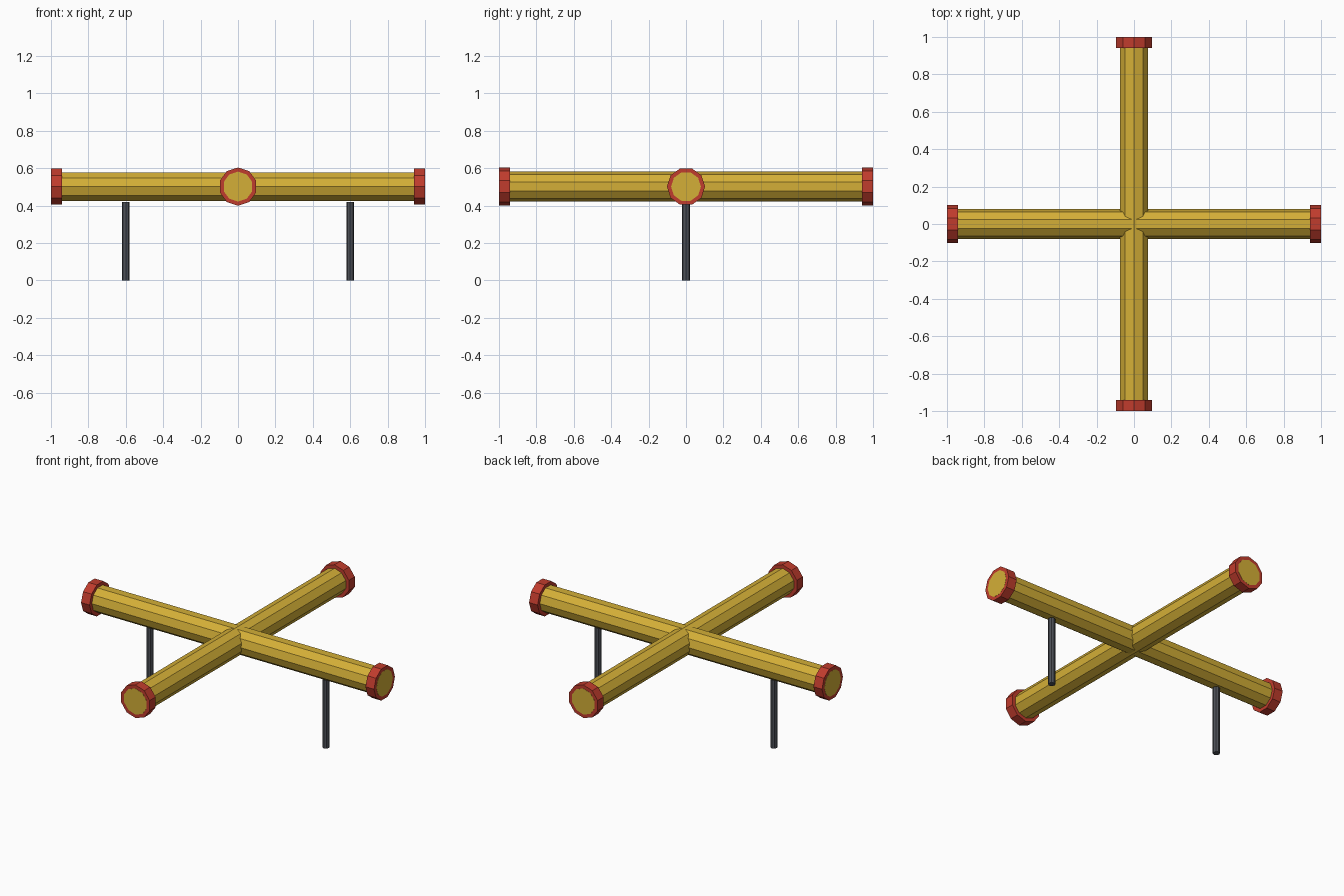
import bpy
from math import pi

if "Cube" in bpy.data.objects:
    bpy.data.objects.remove(bpy.data.objects["Cube"])

AXIS_Z = 0.502   # height of the crossing tubes
ALONG_X = (0, pi / 2, 0)
ALONG_Y = (pi / 2, 0, 0)


def material(name, rgb):
    m = bpy.data.materials.new(name)
    m.diffuse_color = (*rgb, 1)
    m.use_nodes = True
    m.node_tree.nodes["Principled BSDF"].inputs["Base Color"].default_value = m.diffuse_color
    return m


gold = material("gold", (0.658, 0.429, 0.038))
red = material("red", (0.527, 0.045, 0.026))
grey = material("dark grey", (0.075, 0.082, 0.097))


def cylinder(name, radius, length, location, rotation, mat, sides=10):
    bpy.ops.mesh.primitive_cylinder_add(vertices=sides, radius=radius, depth=length,
                                        location=location, rotation=rotation)
    obj = bpy.context.object
    obj.name = name
    obj.data.materials.append(mat)
    return obj


# Two crossing tubes
cylinder("tube_x", 0.08, 2.0, (0, 0, AXIS_Z), ALONG_X, gold)
cylinder("tube_y", 0.08, 2.0, (0, 0, AXIS_Z), ALONG_Y, gold)

# Collars at the four ends, a hair short so the tube ends show
for side, tag in ((-1, "minus"), (1, "plus")):
    cylinder("collar_x_" + tag, 0.102, 0.058, (side * 0.97, 0, AXIS_Z), ALONG_X, red)
    cylinder("collar_y_" + tag, 0.102, 0.058, (0, side * 0.97, AXIS_Z), ALONG_Y, red)

    # Support post under the x tube
    cylinder("post_" + tag, 0.021, 0.42, (side * 0.6, 0, 0.21), (0, 0, 0), grey, 8)
